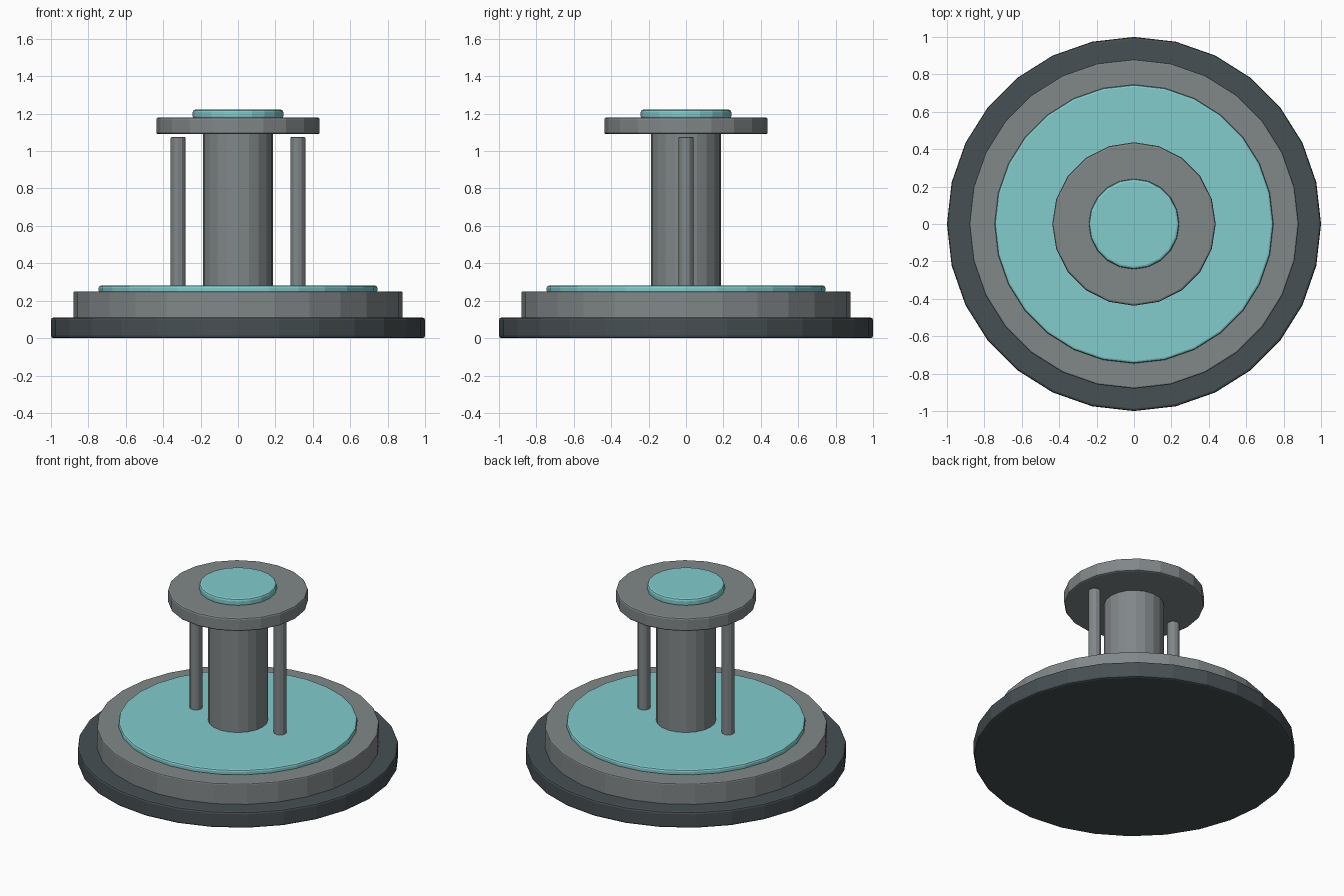
import bpy
import math

if "Cube" in bpy.data.objects:
    bpy.data.objects.remove(bpy.data.objects["Cube"])


def material(name, rgb):
    m = bpy.data.materials.new(name)
    m.diffuse_color = (*rgb, 1.0)
    m.use_nodes = True
    m.node_tree.nodes["Principled BSDF"].inputs["Base Color"].default_value = m.diffuse_color
    return m


dark = material("dark slate", (0.063, 0.079, 0.087))
grey = material("metal grey", (0.22, 0.243, 0.25))
teal = material("pale teal", (0.22, 0.605, 0.60))


def disc(name, radius, z0, z1, sides, mat, bevel=0.0, x=0.0):
    """Upright flat-sided cylinder from z0 to z1 with softened rims."""
    bpy.ops.mesh.primitive_cylinder_add(
        vertices=sides, radius=radius, depth=z1 - z0, location=(x, 0, (z0 + z1) / 2))
    ob = bpy.context.object
    ob.name = name
    ob.data.materials.append(mat)
    if bevel:
        mod = ob.modifiers.new("soft rim", 'BEVEL')
        mod.width = bevel
        mod.segments = 2
        mod.limit_method = 'ANGLE'
        mod.angle_limit = math.radians(40)
    return ob


# Stepped base
disc("base", 1.0, 0.0, 0.11, 28, dark, 0.013)
disc("base_step", 0.88, 0.10, 0.25, 28, grey, 0.008)
disc("floor_pad", 0.745, 0.24, 0.281, 28, teal, 0.012)

# Central column and its two side rods
disc("column", 0.187, 0.27, 1.10, 20, grey)
for side, label in ((-1, "left"), (1, "right")):
    disc(label + "_rod", 0.04, 0.27, 1.074, 12, grey, 0.004, side * 0.32)

# Top plate and its pad
disc("top_plate", 0.437, 1.09, 1.18, 20, grey, 0.011)
disc("top_pad", 0.242, 1.17, 1.222, 20, teal, 0.014)
